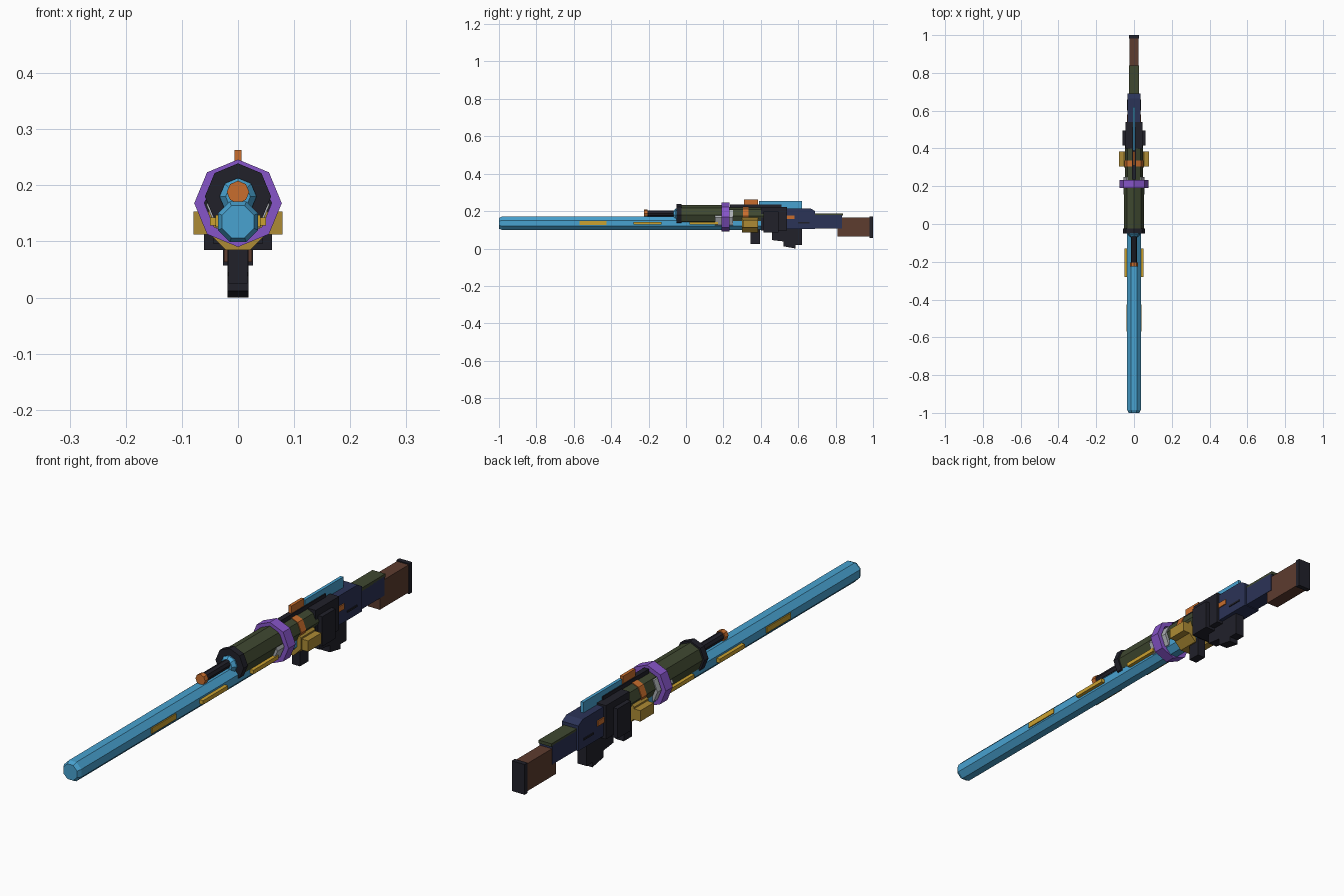
import bpy, bmesh, math

cube = bpy.data.objects.get("Cube")
if cube:
    bpy.data.objects.remove(cube, do_unlink=True)


def material(name, r, g, b):
    m = bpy.data.materials.new(name)
    m.use_nodes = True
    m.diffuse_color = (r, g, b, 1)
    m.node_tree.nodes["Principled BSDF"].inputs["Base Color"].default_value = (r, g, b, 1)
    return m


BLUE = material("sky blue", 0.065, 0.36, 0.63)
PURPLE = material("purple", 0.24, 0.09, 0.58)
OCHRE = material("ochre", 0.42, 0.26, 0.035)
GOLD = material("bright gold", 0.60, 0.36, 0.03)
GREEN = material("olive green", 0.05, 0.065, 0.03)
NAVY = material("navy", 0.024, 0.033, 0.095)
DARK = material("near black", 0.015, 0.015, 0.023)
ORANGE = material("orange", 0.58, 0.155, 0.026)
BROWN = material("brown", 0.11, 0.045, 0.028)
GREY = material("light grey", 0.42, 0.44, 0.46)


def finish(name, bm, mat):
    bmesh.ops.recalc_face_normals(bm, faces=bm.faces)
    mesh = bpy.data.meshes.new(name)
    bm.to_mesh(mesh)
    bm.free()
    mesh.materials.append(mat)
    ob = bpy.data.objects.new(name, mesh)
    bpy.context.collection.objects.link(ob)
    return ob


def lathe(name, mat, z, profile, flat_top=False, closed=False, sides=8):
    """Faceted solid around a y axis at height z; profile holds (y, radius)."""
    bm = bmesh.new()
    turn = math.pi / sides if flat_top else 0
    rings = []
    for y, r in profile:
        angles = [turn + math.tau * i / sides for i in range(sides)]
        rings.append([bm.verts.new((r * math.sin(a), y, z + r * math.cos(a))) for a in angles])
    pairs = list(zip(rings, rings[1:]))
    if closed:
        pairs.append((rings[-1], rings[0]))
    else:
        bm.faces.new(rings[0])
        bm.faces.new(rings[-1])
    for a, b in pairs:
        for i in range(sides):
            j = (i + 1) % sides
            bm.faces.new((a[i], a[j], b[j], b[i]))
    return finish(name, bm, mat)


def slab(name, mat, profile, x0, x1):
    """Side outline of (y, z) points extruded from x0 to x1."""
    bm = bmesh.new()
    a = [bm.verts.new((x0, y, z)) for y, z in profile]
    b = [bm.verts.new((x1, y, z)) for y, z in profile]
    bm.faces.new(a)
    bm.faces.new(b)
    for i in range(len(a)):
        j = (i + 1) % len(a)
        bm.faces.new((a[i], a[j], b[j], b[i]))
    return finish(name, bm, mat)


def box(name, mat, half, y0, y1, z0, z1):
    return slab(name, mat, [(y0, z0), (y1, z0), (y1, z1), (y0, z1)], -half, half)


def side_boxes(name, mat, x0, x1, y0, y1, z0, z1):
    for side, s in (("left", 1), ("right", -1)):
        slab(side + "_" + name, mat, [(y0, z0), (y1, z0), (y1, z1), (y0, z1)], s * x0, s * x1)


# Long lower barrel with gold side plates
lathe("main_barrel", BLUE, 0.135, [(-1, 0.031), (-0.985, 0.039), (0.42, 0.039)], flat_top=True)
side_boxes("front_plate", GOLD, 0.034, 0.040, -0.57, -0.425, 0.126, 0.147)
side_boxes("middle_plate", GOLD, 0.034, 0.050, -0.28, -0.13, 0.128, 0.143)
side_boxes("rear_plate", GOLD, 0.034, 0.050, 0.02, 0.17, 0.128, 0.143)

# Upper barrel
lathe("upper_tip", ORANGE, 0.188, [(-0.225, 0.020), (-0.205, 0.020)])
lathe("upper_barrel", DARK, 0.188, [(-0.206, 0.016), (-0.04, 0.016)])
lathe("barrel_cone", BLUE, 0.180, [(-0.068, 0.022), (-0.055, 0.033), (-0.03, 0.033)])
lathe("shroud_ring", DARK, 0.180, [(-0.05, 0.059), (-0.025, 0.059)])
lathe("shroud", GREEN, 0.180, [(-0.026, 0.052), (0.21, 0.052)])
lathe("rear_shroud", GREEN, 0.175, [(0.21, 0.048), (0.45, 0.048)])
lathe("grey_sleeve", GREY, 0.165, [(0.155, 0.056), (0.25, 0.056)])
lathe("purple_ring", PURPLE, 0.168,
      [(0.19, 0.060), (0.19, 0.078), (0.232, 0.078), (0.232, 0.060)], closed=True)
lathe("orange_band", ORANGE, 0.175, [(0.305, 0.051), (0.335, 0.051)])

# Collar with side blocks
lathe("ochre_collar", OCHRE, 0.137, [(0.30, 0.057), (0.385, 0.057)], flat_top=True)
side_boxes("collar_block", OCHRE, 0.045, 0.079, 0.305, 0.385, 0.112, 0.153)

# Top rail, sight and blade
box("top_rail", DARK, 0.010, 0.235, 0.51, 0.21, 0.235)
box("sight", ORANGE, 0.006, 0.31, 0.385, 0.225, 0.263)
box("top_blade", BLUE, 0.006, 0.39, 0.62, 0.205, 0.255)

# Receiver
slab("receiver", NAVY,
     [(0.42, 0.105), (0.69, 0.105), (0.69, 0.20), (0.665, 0.215), (0.42, 0.215)], -0.034, 0.034)
box("receiver_rear", NAVY, 0.027, 0.68, 0.835, 0.108, 0.18)
box("rear_top_cover", GREEN, 0.027, 0.685, 0.84, 0.176, 0.188)
box("receiver_block", DARK, 0.061, 0.415, 0.495, 0.085, 0.197)
box("receiver_inner_block", DARK, 0.044, 0.40, 0.54, 0.095, 0.222)
side_boxes("orange_mark", ORANGE, 0.033, 0.038, 0.53, 0.58, 0.157, 0.177)
side_boxes("receiver_slot", DARK, 0.033, 0.037, 0.60, 0.66, 0.135, 0.142)

# Foregrip and magazine
box("foregrip", DARK, 0.017, 0.345, 0.395, 0.025, 0.11)
slab("magazine", DARK,
     [(0.46, 0.045), (0.52, 0.038), (0.52, 0.012), (0.585, 0), (0.585, 0.018),
      (0.62, 0.018), (0.62, 0.11), (0.46, 0.11)], -0.019, 0.019)

# Stock
box("stock", BROWN, 0.025, 0.81, 0.985, 0.063, 0.167)
box("butt_pad", DARK, 0.027, 0.982, 1.0, 0.057, 0.171)
